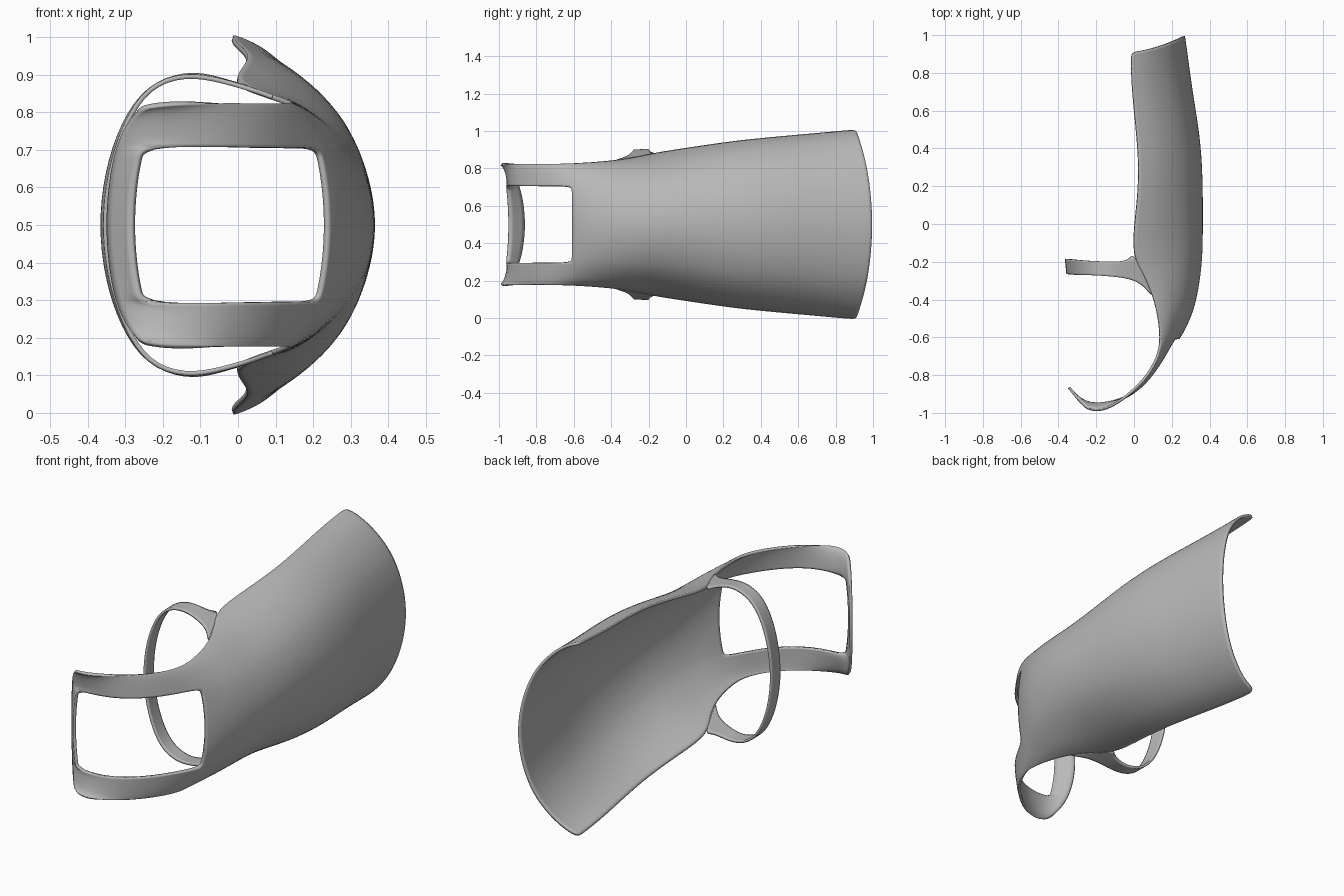
import bpy, math
from mathutils import Vector

if "Cube" in bpy.data.objects:
    bpy.data.objects.remove(bpy.data.objects["Cube"])

grey = bpy.data.materials.new("dark_grey")
grey.diffuse_color = (.48, .48, .48, 1)
grey.use_nodes = True
grey.node_tree.nodes["Principled BSDF"].inputs["Base Color"].default_value = grey.diffuse_color

def sheet(name, rows, thickness, keep=lambda r, c: True):
    """Grid of points -> smooth thin sheet, keep() decides which cells exist."""
    n = len(rows[0])
    verts = [p for row in rows for p in row]
    faces = [(r * n + c, r * n + c + 1, (r + 1) * n + c + 1, (r + 1) * n + c)
             for r in range(len(rows) - 1) for c in range(n - 1) if keep(r, c)]
    used = sorted({i for f in faces for i in f})
    remap = {old: new for new, old in enumerate(used)}
    mesh = bpy.data.meshes.new(name)
    mesh.from_pydata([verts[i] for i in used], [], [[remap[i] for i in f] for f in faces])
    mesh.materials.append(grey)
    ob = bpy.data.objects.new(name, mesh)
    bpy.context.collection.objects.link(ob)
    sub = ob.modifiers.new("smooth", 'SUBSURF')
    sub.levels = sub.render_levels = 2
    sol = ob.modifiers.new("thickness", 'SOLIDIFY')
    sol.thickness = thickness
    sol.offset = 0
    bpy.ops.object.select_all(action='DESELECT')
    ob.select_set(True)
    bpy.context.view_layer.objects.active = ob
    bpy.ops.object.shade_smooth_by_angle(angle=math.radians(50))
    return ob

# Shell stations: side edge x, y; spine x, y; half width
stations = [
    (-.015, .91, .265, .995, .50),
    (-.015, .86, .275, .93, .497),
    (-.01, .70, .305, .70, .482),
    (.015, .47, .345, .47, .462),
    (.03, .25, .36, .25, .440),
    (.005, .02, .36, .02, .405),
    (-.012, -.17, .36, -.15, .377),
    (.06, -.28, .345, -.30, .350),
    (.115, -.42, .315, -.45, .332),
    (.135, -.54, .265, -.56, .324),
    (.14, -.62, .235, -.605, .32),
    (.13, -.70, .16, -.72, .32),
    (.06, -.825, .075, -.84, .32),
    (-.07, -.94, -.06, -.945, .325),
    (-.175, -.995, -.28, -.945, .325),
    (-.25, -.98, -.345, -.865, .315),
]
half = [0, .2, .4, .55, .64, .75, .88, .96, 1]
across = [-s for s in half[:0:-1]] + half
TOP = math.radians(82)

def bulge(s):
    """1 on the spine, 0 on the side edge, elliptical between."""
    c = math.cos(math.asin(s * math.sin(TOP)))
    return max(0, (c - math.cos(TOP)) / (1 - math.cos(TOP)))

rows = []
for ex, ey, ax, ay, w in stations:
    power = 1.6 if ey > .8 else 1          # far rim is bowed mostly at the spine
    rows.append([(ex + (ax - ex) * bulge(s), ey + (ay - ey) * bulge(s) ** power, .5 + w * s)
                 for s in across])

# Curved guard with the lower heel strap, window left open
def not_window(r, c):
    mid = (across[c] + across[c + 1]) / 2
    return not (10 <= r < 14 and abs(mid) < .64)

sheet("guard_shell", rows, .014, not_window)

# Rear strap growing out of both shell edges: two rims (x, y, height from middle)
strap = [
    ((-.004, -.15, .375), (.112, -.41, .333)),
    ((-.02, -.185, .378), (.045, -.31, .358)),
    ((-.07, -.20, .394), (-.05, -.285, .386)),
    ((-.14, -.20, .404), (-.14, -.275, .402)),
    ((-.24, -.195, .370), (-.24, -.27, .370)),
    ((-.308, -.19, .270), (-.302, -.27, .268)),
    ((-.350, -.185, .140), (-.342, -.265, .140)),
]
middle = [((-.365, -.185, 0), (-.357, -.265, 0))]
mirrored = [[(x, y, -h) for x, y, h in pair] for pair in strap[::-1]]
lift = Vector((0, 0, .5))
sheet("rear_strap", [[tuple(Vector(a).lerp(Vector(b), t) + lift) for t in (0, .5, 1)]
                     for a, b in strap + middle + mirrored], .012)
